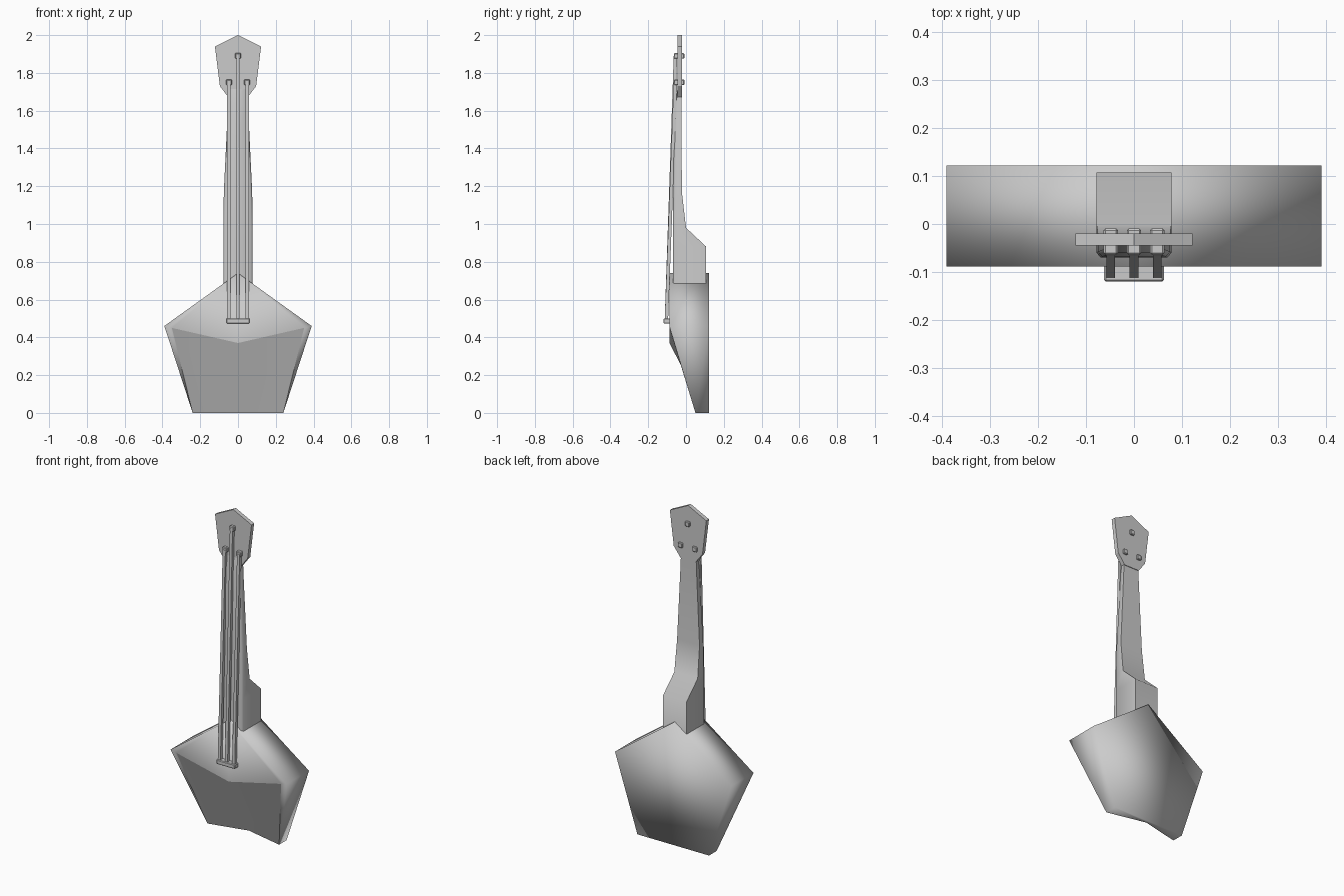
import bpy, bmesh
from mathutils import Vector

if "Cube" in bpy.data.objects:
    bpy.data.objects.remove(bpy.data.objects["Cube"])


def make(name, verts, faces, angle=None, sharp=()):
    """Build a mesh object; angle=None gives flat faces."""
    me = bpy.data.meshes.new(name)
    bm = bmesh.new()
    vs = [bm.verts.new(v) for v in verts]
    for f in faces:
        bm.faces.new([vs[i] for i in f])
    bmesh.ops.recalc_face_normals(bm, faces=bm.faces)
    for f in bm.faces:
        f.smooth = angle is not None
    for a, b in sharp:
        e = bm.edges.get((vs[a], vs[b]))
        if e:
            e.smooth = False
    bm.to_mesh(me)
    bm.free()
    ob = bpy.data.objects.new(name, me)
    bpy.context.collection.objects.link(ob)
    return ob


def loft(name, rings, smooth=None):
    """Join closed rings of equal length and cap both ends."""
    n = len(rings[0])
    verts = [v for r in rings for v in r]
    faces = [list(range(n)), list(range(len(verts) - n, len(verts)))]
    for k in range(len(rings) - 1):
        for i in range(n):
            j = (i + 1) % n
            faces.append([k * n + i, k * n + j, (k + 1) * n + j, (k + 1) * n + i])
    return make(name, verts, faces, smooth)


def box(name, lo, hi):
    ring = lambda z: [(lo[0], lo[1], z), (hi[0], lo[1], z), (hi[0], hi[1], z), (lo[0], hi[1], z)]
    ob = loft(name, [ring(lo[2]), ring(hi[2])])
    mod = ob.modifiers.new("soft_edges", 'BEVEL')
    mod.width, mod.segments = 0.004, 1
    return ob


# Body: pentagon with a creased lower front that slopes back to the foot
F, B = -0.088, 0.122
body_verts = [
    (0, B, 0.74), (0.39, B, 0.46), (0.24, B, 0), (-0.24, B, 0), (-0.39, B, 0.46),
    (0, F, 0.74), (0.39, F, 0.46), (0.24, 0.05, 0), (-0.24, 0.05, 0), (-0.39, F, 0.46),
    (0.35, F, 0.45), (-0.35, F, 0.45), (0, F, 0.37), (0, 0.105, 0)]
body_faces = [
    (0, 1, 2, 3, 4),
    (0, 1, 6, 5), (1, 2, 7, 6), (3, 4, 9, 8), (4, 0, 5, 9),
    (5, 6, 10, 12), (5, 12, 11, 9),
    (6, 7, 10), (9, 11, 8),
    (10, 7, 13, 12), (11, 12, 13, 8),
    (2, 3, 8, 13, 7)]
crease = [(10, 12), (12, 11), (10, 7), (11, 8), (7, 13), (13, 8)]
make("body", body_verts, body_faces, 180, crease)

# Neck: lofted section with chamfered front and a stepped heel at the back
sections = [  # z, half width, front y, back y
    (0.50, 0.078, -0.07, 0.107), (0.88, 0.078, -0.07, 0.107),
    (0.98, 0.078, -0.07, 0.0), (1.17, 0.075, -0.068, -0.022),
    (1.63, 0.053, -0.06, -0.024), (1.72, 0.05, -0.044, -0.024)]
neck = loft("neck", [
    [(-w, b, z), (-w, f + 0.01, z), (-w + 0.009, f, z),
     (w - 0.009, f, z), (w, f + 0.01, z), (w, b, z)]
    for z, w, f, b in sections], 60)
bpy.context.view_layer.objects.active = neck
neck.select_set(True)
bpy.ops.object.shade_smooth_by_angle(angle=1.05)
neck.select_set(False)

# Headstock: thin seven-sided plate
half = [(0.05, 1.67), (0.096, 1.73), (0.122, 1.94)]
outline = half + [(0, 2.0)] + [(-x, z) for x, z in reversed(half)]
loft("headstock", [[(x, y, z) for x, z in outline] for y in (-0.045, -0.02)])

# Bridge
box("bridge", (-0.062, -0.12, 0.473), (0.062, -0.084, 0.5))

# Pegs and strings
for side, x, top in (("left", -0.048, 1.75), ("middle", 0, 1.89), ("right", 0.048, 1.75)):
    box("peg_" + side, (x - 0.015, -0.064, top - 0.015), (x + 0.015, -0.009, top + 0.015))
    h = 0.009
    ends = [Vector((x, -0.104, 0.485)), Vector((x, -0.056, top))]
    loft("string_" + side, [
        [p + Vector((dx, dy, 0)) for dx, dy in ((-h, -h), (h, -h), (h, h), (-h, h))]
        for p in ends])
